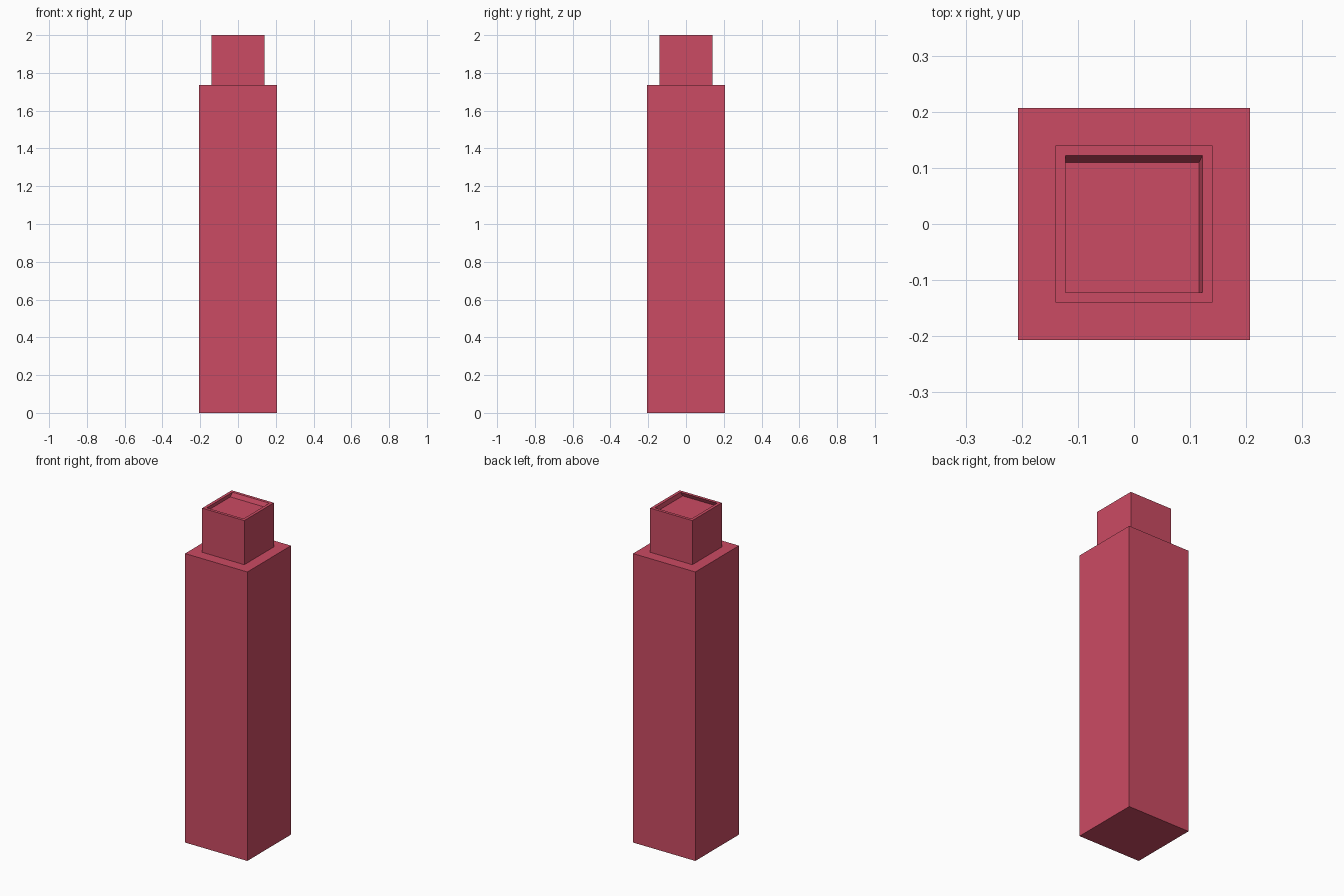
import bpy, bmesh
from mathutils import Vector

cube = bpy.data.objects.get("Cube")
if cube:
    bpy.data.objects.remove(cube, do_unlink=True)

# Single red material
red = bpy.data.materials.new("rose red")
red.use_nodes = True
color = (0.60, 0.07, 0.125, 1)
red.diffuse_color = color
red.node_tree.nodes["Principled BSDF"].inputs["Base Color"].default_value = color


def inset(bm, face, width):
    bmesh.ops.inset_region(bm, faces=[face], thickness=width, use_even_offset=True)
    return face


def extrude(bm, face, offset):
    """Extrude one face along an offset and return the new cap."""
    result = bmesh.ops.extrude_discrete_faces(bm, faces=[face])
    cap = result["faces"][0]
    bmesh.ops.translate(bm, verts=cap.verts, vec=Vector(offset))
    return cap


# Square body
bm = bmesh.new()
bmesh.ops.create_cube(bm, size=1)
bmesh.ops.scale(bm, verts=bm.verts, vec=(0.414, 0.414, 1.735))
bmesh.ops.translate(bm, verts=bm.verts, vec=(0, 0, 1.735 / 2))
bm.faces.ensure_lookup_table()
top = max(bm.faces, key=lambda f: f.calc_center_median().z)

# Narrower neck
inset(bm, top, 0.067)
top = extrude(bm, top, (0, 0, 0.265))

# Shallow recess with a slightly offset floor
inset(bm, top, 0.018)
extrude(bm, top, (-0.006, -0.012, -0.025))

bmesh.ops.recalc_face_normals(bm, faces=bm.faces)
mesh = bpy.data.meshes.new("square_bottle")
bm.to_mesh(mesh)
bm.free()
mesh.materials.append(red)
bottle = bpy.data.objects.new("square_bottle", mesh)
bpy.context.scene.collection.objects.link(bottle)
